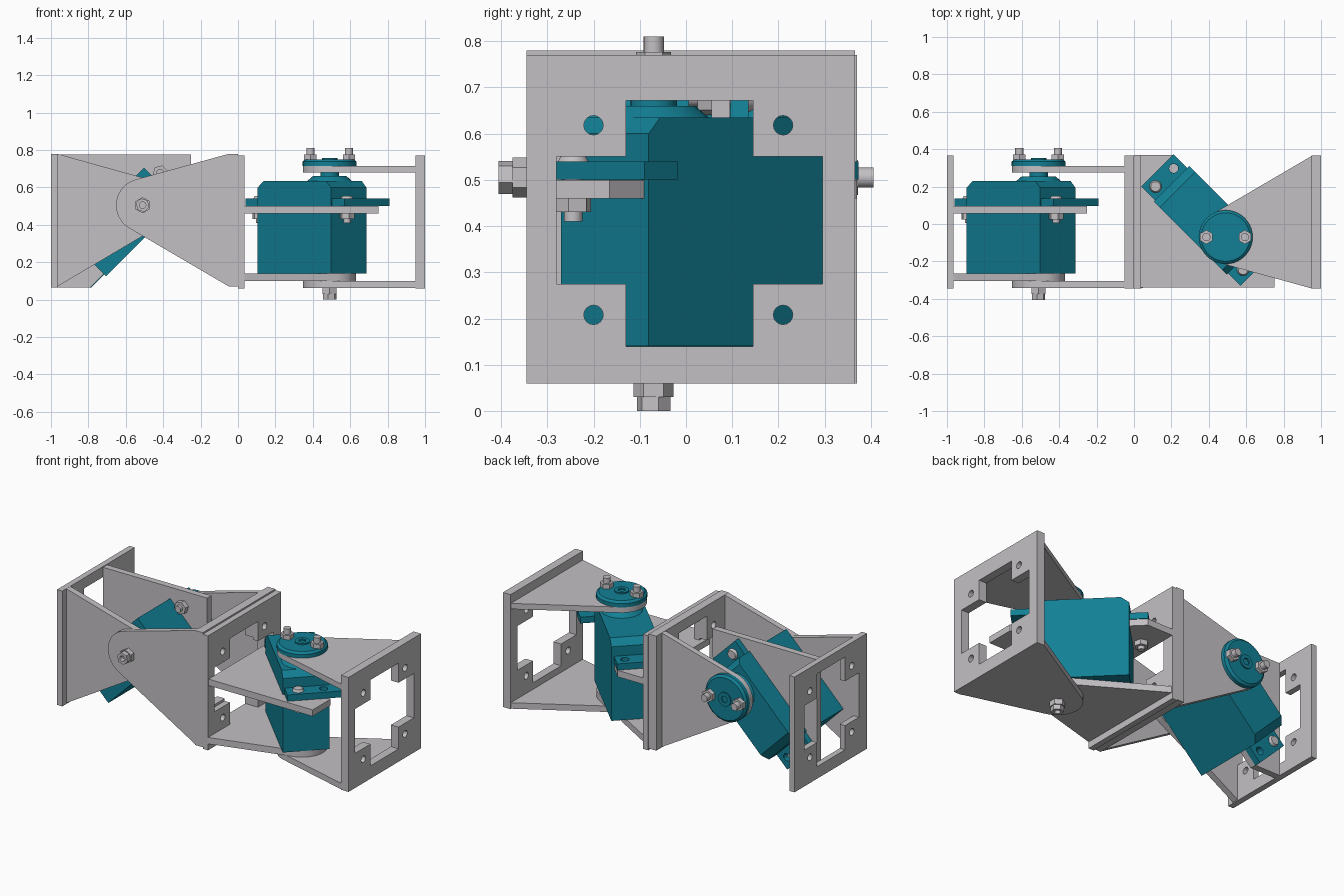
import bpy, bmesh, math
from mathutils import Matrix, Vector

if "Cube" in bpy.data.objects:
    bpy.data.objects.remove(bpy.data.objects["Cube"])


def material(name, rgb):
    m = bpy.data.materials.new(name)
    m.diffuse_color = (*rgb, 1)
    m.use_nodes = True
    m.node_tree.nodes["Principled BSDF"].inputs["Base Color"].default_value = m.diffuse_color
    return m


GREY = material("light_grey_plastic", (0.55, 0.53, 0.55))
TEAL = material("teal_plastic", (0.006, 0.215, 0.30))


def circle(cx, cy, r, n=28, start=0.0):
    return [(cx + r * math.cos(start + 2 * math.pi * i / n),
             cy + r * math.sin(start + 2 * math.pi * i / n)) for i in range(n)]


def rect(x0, x1, y0, y1):
    return [(x0, y0), (x1, y0), (x1, y1), (x0, y1)]


def prism(name, mat, matrix, lo, hi, outlines):
    """Extrude flat outlines (inner ones become holes) from lo to hi."""
    cu = bpy.data.curves.new(name, 'CURVE')
    cu.dimensions, cu.fill_mode = '2D', 'BOTH'
    cu.extrude = (hi - lo) / 2
    for pts in outlines:
        s = cu.splines.new('POLY')
        s.points.add(len(pts) - 1)
        for p, (x, y) in zip(s.points, pts):
            p.co = (x, y, 0, 1)
        s.use_cyclic_u = True
    tmp = bpy.data.objects.new(name + "_curve", cu)
    bpy.context.collection.objects.link(tmp)
    bpy.context.view_layer.update()
    dg = bpy.context.evaluated_depsgraph_get()
    me = bpy.data.meshes.new_from_object(tmp.evaluated_get(dg))
    bpy.data.objects.remove(tmp)
    bm = bmesh.new()
    bm.from_mesh(me)
    bmesh.ops.remove_doubles(bm, verts=bm.verts, dist=1e-5)
    bmesh.ops.recalc_face_normals(bm, faces=bm.faces)
    bm.transform(matrix @ Matrix.Translation((0, 0, (lo + hi) / 2)))
    return finish(name, mat, bm, me)


def cone(name, mat, matrix, x, y, lo, hi, r0, r1=None, n=28):
    bm = bmesh.new()
    bmesh.ops.create_cone(bm, cap_ends=True, segments=n, radius1=r0,
                          radius2=r0 if r1 is None else r1, depth=hi - lo)
    bm.transform(matrix @ Matrix.Translation((x, y, (lo + hi) / 2)))
    return finish(name, mat, bm, bpy.data.meshes.new(name))


def finish(name, mat, bm, me):
    bm.to_mesh(me)
    bm.free()
    me.name = name
    me.materials.clear()
    me.materials.append(mat)
    for p in me.polygons:
        p.material_index = 0
    ob = bpy.data.objects.new(name, me)
    bpy.context.collection.objects.link(ob)
    return ob


AXIS = Vector((0.49, -0.07))
TIP_R = 0.142


def tapered(a, b):
    """Outline from wall corner a, round the pivot, to wall corner b."""
    ends = []
    for p, sgn in ((a, 1), (b, -1)):
        d = Vector(p) - AXIS
        ends.append(math.atan2(d.y, d.x) + sgn * math.acos(TIP_R / d.length))
    t0, t1 = ends
    while t1 < t0:
        t1 += 2 * math.pi
    arc = [(AXIS.x + TIP_R * math.cos(t0 + (t1 - t0) * i / 20),
            AXIS.y + TIP_R * math.sin(t0 + (t1 - t0) * i / 20)) for i in range(21)]
    return [a] + arc + [b]


# Square end plate with a cross opening and four screw holes, in (y, z)
CROSS = [(-0.13, 0.14), (0.145, 0.14), (0.145, 0.275), (0.295, 0.275),
         (0.295, 0.55), (0.145, 0.55), (0.145, 0.672), (-0.13, 0.672),
         (-0.13, 0.55), (-0.28, 0.55), (-0.28, 0.275), (-0.13, 0.275)]
HOLES = [circle(y, z, 0.021, 16) for y in (-0.2, 0.21) for z in (0.208, 0.618)]
YZ = Matrix(((0, 0, 1, 0), (1, 0, 0, 0), (0, 1, 0, 0), (0, 0, 0, 1)))


def joint(tag, M):
    def nm(s):
        return tag + "_" + s

    Y0, Y1 = -0.345, 0.365
    # Fixed bracket: wall, pivot base, servo shelf
    prism(nm("fixed_wall"), GREY, M @ YZ, 0.0, 0.036,
          [rect(Y0, Y1 + 0.005, 0.06, 0.77), CROSS] + HOLES)
    prism(nm("pivot_base"), GREY, M, 0.1, 0.14,
          [tapered((0.034, Y0), (0.034, Y1))])
    prism(nm("servo_shelf"), GREY, M, 0.46, 0.5,
          [[(0.034, -0.34), (0.75, -0.34), (0.75, -0.165), (0.21, 0.37), (0.034, 0.37)]])

    # Moving bracket: end plate and two tapered arms
    prism(nm("moving_wall"), GREY, M @ YZ, 0.948, 1.0,
          [rect(Y0, Y1, 0.06, 0.77), CROSS] + HOLES)
    for part, lo, hi in (("lower_arm", 0.062, 0.099), ("upper_arm", 0.68, 0.715)):
        prism(nm(part), GREY, M, lo, hi, [tapered((0.952, Y1), (0.952, Y0))])

    # Servo, turned 45 degrees on the pivot
    S = M @ Matrix.Rotation(-math.pi / 4, 4, 'Z')
    side = S @ Matrix(((1, 0, 0, 0), (0, 0, -1, 0), (0, 1, 0, 0), (0, 0, 0, 1)))
    prism(nm("servo_body"), TEAL, side, -0.428, -0.16,
          [[(-0.011, 0.141), (0.542, 0.141), (0.542, 0.6), (0.507, 0.635),
            (0.035, 0.635), (-0.011, 0.6)]])
    prism(nm("servo_ear_inner"), TEAL, S, 0.501, 0.54,
          [rect(-0.114, -0.005, 0.17, 0.413)] +
          [circle(-0.06, v, 0.024, 16) for v in (0.223, 0.36)])
    prism(nm("servo_ear_outer"), TEAL, S, 0.501, 0.54,
          [rect(0.535, 0.636, 0.17, 0.509)] +
          [circle(0.585, v, 0.024, 16) for v in (0.24, 0.385)])
    for end, u, v in (("inner", -0.06, 0.223), ("outer", 0.585, 0.24)):
        cone(nm(end + "_ear_screw"), GREY, S, u, v, 0.41, 0.545, 0.02, n=16)
        cone(nm(end + "_ear_screw_head"), GREY, S, u, v, 0.538, 0.555, 0.034, 0.026, n=20)
        cone(nm(end + "_ear_nut"), GREY, S, u, v, 0.43, 0.461, 0.04, n=6)

    # Gear tower, shaft and round horn
    cone(nm("gear_tower"), TEAL, M, *AXIS, 0.634, 0.66, 0.12, 0.09)
    cone(nm("output_shaft"), TEAL, M, *AXIS, 0.655, 0.725, 0.05)
    cone(nm("horn_disc"), TEAL, M, *AXIS, 0.714, 0.738, 0.144, n=40)
    cone(nm("horn_rim"), TEAL, M, *AXIS, 0.738, 0.75, 0.144, 0.13, n=40)
    prism(nm("horn_hub"), TEAL, M, 0.748, 0.758,
          [circle(*AXIS, 0.042), circle(*AXIS, 0.022, 6)])
    for i, dx in enumerate((-0.103, 0.103)):
        cone(nm(f"horn_bolt_{i}"), GREY, M, AXIS.x + dx, AXIS.y, 0.682, 0.81, 0.022, n=16)
        cone(nm(f"horn_nut_{i}"), GREY, M, AXIS.x + dx, AXIS.y, 0.745, 0.777, 0.038, n=6)

    # Pivot bolt below
    cone(nm("pivot_nut"), GREY, M, *AXIS, 0.03, 0.063, 0.043, n=6)
    prism(nm("pivot_bolt_head"), GREY, M, 0.0, 0.031,
          [circle(*AXIS, 0.037, 6, 0.3), circle(*AXIS, 0.018, 12)])


joint("right", Matrix.Identity(4))
# Second joint: same assembly with its pivot lying front to back
joint("left", Matrix(((1, 0, 0, -1), (0, 0, 1, -0.405), (0, -1, 0, 0.435), (0, 0, 0, 1))))

# Smooth the round parts, keep edges sharp
for ob in bpy.context.scene.objects:
    ob.select_set(True)
    bpy.context.view_layer.objects.active = ob
bpy.ops.object.shade_smooth_by_angle(angle=math.radians(30))
